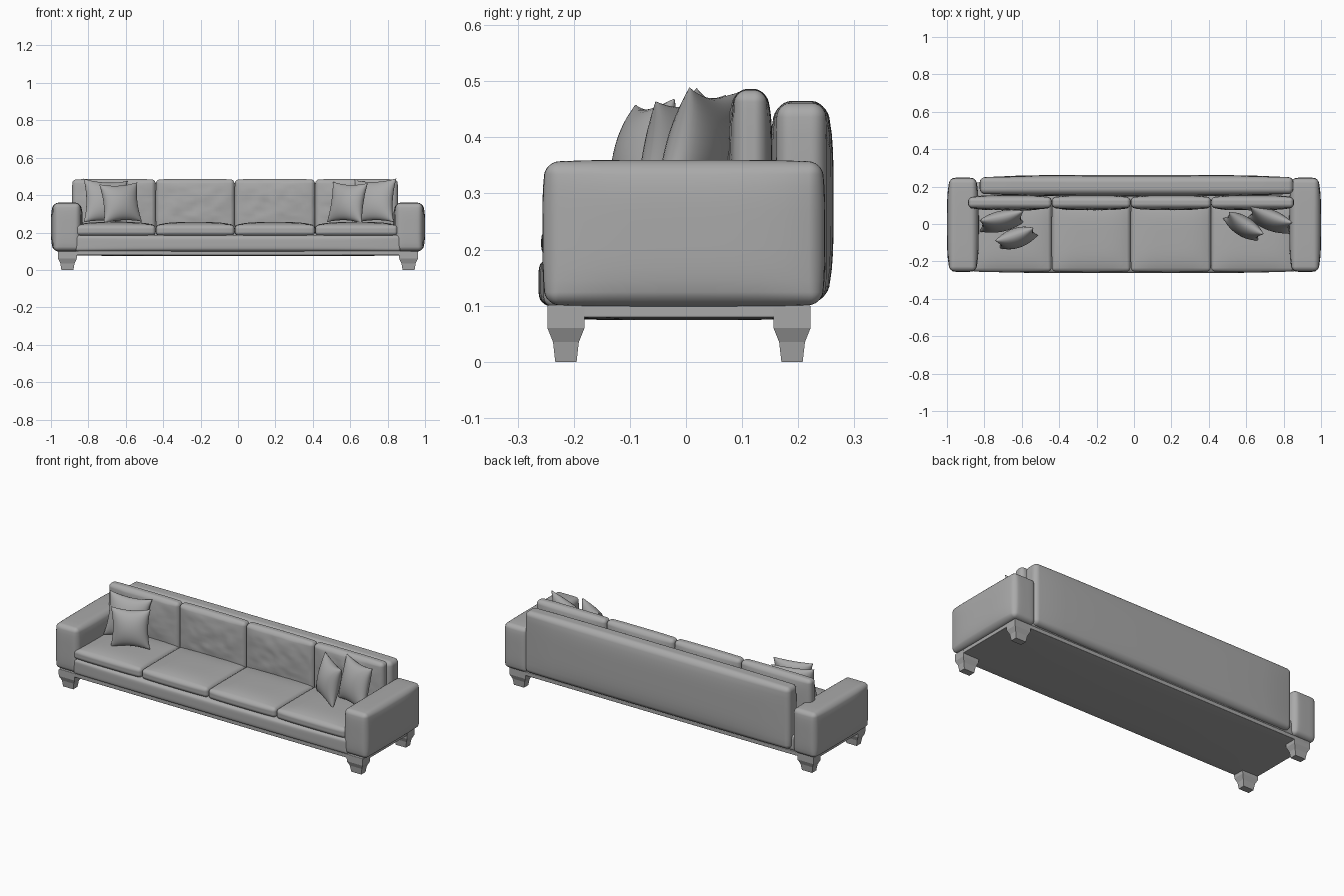
import bpy, bmesh, math
from mathutils import Vector, Matrix, noise

if "Cube" in bpy.data.objects:
    bpy.data.objects.remove(bpy.data.objects["Cube"])

fabric = bpy.data.materials.new("grey upholstery")
fabric.diffuse_color = (0.4, 0.4, 0.4, 1)
fabric.use_nodes = True
fabric.node_tree.nodes["Principled BSDF"].inputs["Base Color"].default_value = fabric.diffuse_color


def finish(name, bm, smooth=True):
    bmesh.ops.recalc_face_normals(bm, faces=bm.faces[:])
    for f in bm.faces:
        f.smooth = smooth
    me = bpy.data.meshes.new(name)
    bm.to_mesh(me)
    bm.free()
    me.materials.append(fabric)
    ob = bpy.data.objects.new(name, me)
    bpy.context.collection.objects.link(ob)
    return ob


def cushion(name, x, y, z, r, bulge=(0, 0, 0), wrinkle=0, cuts=15):
    """Rounded box between the given ranges, each side puffed out by bulge."""
    lo, hi = Vector((x[0], y[0], z[0])), Vector((x[1], y[1], z[1]))
    half, mid = (hi - lo) / 2, (hi + lo) / 2
    half = half - Vector(bulge)
    bm = bmesh.new()
    bmesh.ops.create_cube(bm, size=2)
    bmesh.ops.subdivide_edges(bm, edges=bm.edges[:], cuts=cuts, use_grid_fill=True)
    flat = 0.625                      # share of the grid spent on the flat part
    for v in bm.verts:
        core, d, q = Vector(), Vector(), v.co.copy()
        for i in range(3):
            a, s = abs(q[i]), math.copysign(1, q[i])
            core[i] = s * (half[i] - r) * min(a / flat, 1)
            d[i] = s * math.tan(math.pi / 4 * max(0, (a - flat) / (1 - flat)))
        p = core + d.normalized() * r
        n = [max(-1, min(1, p[i] / half[i])) for i in range(3)]
        out = Vector()
        for i in range(3):
            j, k = (i + 1) % 3, (i + 2) % 3
            out[i] = p[i] + bulge[i] * n[i] * (1 - n[j] ** 4) * (1 - n[k] ** 4)
        if wrinkle and q.y < -0.99:
            w = noise.noise((out + mid) * 17) + 0.5 * noise.noise((out + mid) * 40)
            out.y += wrinkle * w * (1 - n[0] ** 4) * (1 - n[2] ** 4)
        v.co = out + mid
    return finish(name, bm)


def pillow(name, centre, size, thick, turn, lean, roll=0, n=18):
    """Square throw pillow with pinched corners and hollow edges."""
    bm = bmesh.new()
    bmesh.ops.create_cube(bm, size=2)
    bmesh.ops.subdivide_edges(bm, edges=[e for e in bm.edges
                              if abs(e.verts[0].co.y - e.verts[1].co.y) < 0.1],
                              cuts=n, use_grid_fill=True)
    h = size / 2
    for v in bm.verts:
        u, side, w = v.co
        u, w = math.sin(u * math.pi / 2), math.sin(w * math.pi / 2)
        puff = (max(0, 1 - u * u) * max(0, 1 - w * w)) ** 0.5
        v.co = (h * u * (1 - 0.13 * (1 - w * w)),
                side * (0.001 + thick / 2 * puff),
                h * w * (1 - 0.13 * (1 - u * u)))
    rot = (Matrix.Rotation(math.radians(turn), 4, 'Z') @
           Matrix.Rotation(math.radians(-lean), 4, 'X') @
           Matrix.Rotation(math.radians(roll), 4, 'Y'))
    bm.transform(Matrix.Translation(centre) @ rot)
    return finish(name, bm)


def leg(name, x, y):
    """Stepped, tapered block foot lofted from rectangles."""
    rings = [(0.0, 0.032, 0.019), (0.035, 0.038, 0.023), (0.06, 0.05, 0.033), (0.097, 0.051, 0.033)]
    bm = bmesh.new()
    loops = [[bm.verts.new((x + sx * a, y + sy * b, z))
              for sx, sy in ((-1, -1), (1, -1), (1, 1), (-1, 1))] for z, a, b in rings]
    for l0, l1 in zip(loops, loops[1:]):
        for i in range(4):
            j = (i + 1) % 4
            bm.faces.new((l0[i], l0[j], l1[j], l1[i]))
    bm.faces.new(loops[0])
    bm.faces.new(loops[-1])
    finish(name, bm, False)


# Legs and arms, mirrored left and right
for s, side in ((-1, "left"), (1, "right")):
    leg(side + "_front_leg", s * 0.912, -0.214)
    leg(side + "_back_leg", s * 0.912, 0.189)
    cushion(side + "_arm", sorted((s * 0.83, s * 1.0)), (-0.256, 0.248), (0.098, 0.36),
            0.022, (0.015, 0.007, 0.004))

# Base board and front rail
cushion("base", (-0.962, 0.962), (-0.247, 0.222), (0.074, 0.106), 0.003, (0, 0, 0.005))
cushion("seat_rail", (-0.87, 0.87), (-0.263, 0.23), (0.096, 0.188), 0.016, (0, 0.01, 0.002))

# Back
cushion("back", (-0.825, 0.853), (0.148, 0.263), (0.105, 0.465), 0.025, (0.003, 0.014, 0.004))

# Seat and back cushions, four each
seams = (-0.872, -0.44, -0.018, 0.412, 0.855)
for i in range(4):
    a, b = seams[i], seams[i + 1]
    cushion(f"seat_cushion_{i + 1}", (a, b), (-0.258, 0.12), (0.168, 0.256), 0.018,
            (0.002, 0.006, 0.017))
    cushion(f"back_cushion_{i + 1}", (a - (0.015 if i == 0 else 0), b), (0.076, 0.154),
            (0.2, 0.486), 0.02, (0.002, 0.012, 0.003), 0.005, 31)

# Throw pillows
pillow("pillow_left_back", (-0.708, 0.015, 0.365), 0.24, 0.1, 13, 14, 3)
pillow("pillow_left_front", (-0.628, -0.075, 0.358), 0.215, 0.1, 18, 12, -3)
pillow("pillow_right_front", (0.585, -0.012, 0.36), 0.22, 0.1, -32, 12, 2)
pillow("pillow_right_back", (0.728, 0.022, 0.368), 0.24, 0.1, -22, 14, -2)
